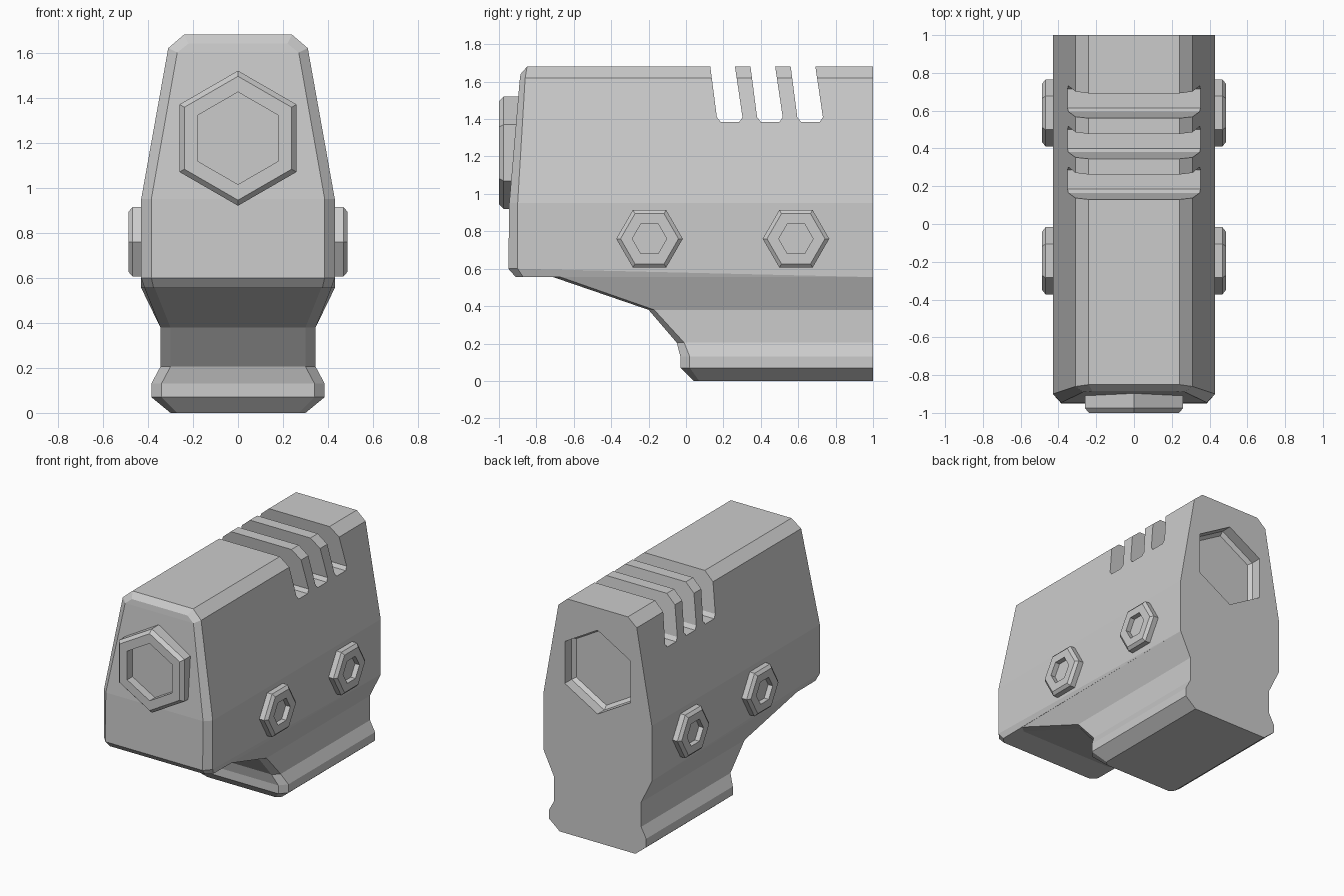
import bpy
import bmesh
from math import cos, sin, pi
from mathutils import Matrix, Vector

cube = bpy.data.objects.get("Cube")
if cube:
    bpy.data.objects.remove(cube, do_unlink=True)

grey = bpy.data.materials.new("plain grey")
grey.use_nodes = True
colour = (0.6, 0.6, 0.6, 1)
grey.diffuse_color = colour
grey.node_tree.nodes["Principled BSDF"].inputs["Base Color"].default_value = colour

BACK = 1.0


def finish(name, bm):
    """Turn a bmesh into a flat-shaded object."""
    bmesh.ops.remove_doubles(bm, verts=bm.verts, dist=0.0005)
    bmesh.ops.recalc_face_normals(bm, faces=bm.faces)
    mesh = bpy.data.meshes.new(name)
    bm.to_mesh(mesh)
    bm.free()
    mesh.materials.append(grey)
    obj = bpy.data.objects.new(name, mesh)
    bpy.context.collection.objects.link(obj)
    return obj


def skin(bm, rings):
    """Join matching closed rings of vertices with quads."""
    for low, high in zip(rings, rings[1:]):
        for i in range(len(low)):
            j = (i + 1) % len(low)
            bm.faces.new((low[i], low[j], high[j], high[i]))


def hex_lathe(name, profile, place):
    """Six-sided solid from (radius, height) pairs along local z."""
    bm = bmesh.new()
    rings = [[bm.verts.new(place @ Vector((r * cos(k * pi / 3), r * sin(k * pi / 3), h)))
              for k in range(6)] for r, h in profile]
    skin(bm, rings)
    bm.faces.new(rings[0])
    bm.faces.new(rings[-1])
    return finish(name, bm)


def body_ring(bm, width, front_width, front, side, z, z_front=None, z_back=None):
    """Outline with chamfered front corners, mirrored across x."""
    z_front = z if z_front is None else z_front
    z_back = z if z_back is None else z_back
    half = [(width, BACK, z_back), (width, side, z), (front_width, front, z_front)]
    points = half + [(-x, y, h) for x, y, h in reversed(half)]
    return [bm.verts.new(p) for p in points]


# Main body, lofted from the foot to the top
bm = bmesh.new()
levels = [
    dict(width=.30, front_width=.27, front=.04, side=.07, z=0),
    dict(width=.385, front_width=.34, front=-.03, side=.02, z=.07),
    dict(width=.385, front_width=.34, front=-.03, side=.02, z=.13),
    dict(width=.345, front_width=.30, front=-.05, side=-.01, z=.205),
    dict(width=.345, front_width=.30, front=-.20, side=-.17, z=.38),
    dict(width=.415, front_width=.37, front=-.71, side=-.67, z=.555),
    dict(width=.415, front_width=.375, front=-.91, side=-.87, z=.555),
    dict(width=.43, front_width=.385, front=-.95, side=-.90, z=.60, z_back=.555),
    dict(width=.43, front_width=.385, front=-.945, side=-.90, z=.95),
    dict(width=.31, front_width=.27, front=-.89, side=-.86, z=1.62, z_front=1.60),
    dict(width=.24, front_width=.22, front=-.885, side=-.85, z=1.68, z_front=1.64),
]
rings = [body_ring(bm, **level) for level in levels]
# the rear corners of the chin share one point
for index in (5, 6):
    for corner in (0, 5):
        rings[index][corner].co = rings[7][corner].co
for low, high in zip(rings, rings[1:]):
    for i in range(5):
        bm.faces.new((low[i], low[i + 1], high[i + 1], high[i]))
bm.faces.new(rings[0])
top = rings[-1]
bm.faces.new((top[0], top[1], top[4], top[5]))
bm.faces.new((top[1], top[2], top[3], top[4]))
bm.faces.new([r[0] for r in rings] + [r[5] for r in reversed(rings)])
body = finish("body", bm)

# Slanted slots across the top
cutters = []
slot = [(.117, 1.78), (.165, 1.41), (.185, 1.385), (.285, 1.385), (.302, 1.41), (.247, 1.78)]
for n in range(3):
    bm = bmesh.new()
    sides = [[bm.verts.new((x, y + n * .215, z)) for y, z in slot] for x in (-.6, .6)]
    skin(bm, sides)
    bm.faces.new(sides[0])
    bm.faces.new(sides[1])
    cutters.append(finish("slot_cutter", bm))

# Hexagonal socket in the back
turn = Matrix.Rotation(pi / 2, 4, 'X') @ Matrix.Rotation(pi / 6, 4, 'Z')
socket_place = Matrix.Translation((0, BACK, 1.22)) @ turn
cutters.append(hex_lathe("socket_cutter", [(.30, -.1), (.30, .075), (.275, .10)], socket_place))

bpy.context.view_layer.objects.active = body
for cutter in cutters:
    cut = body.modifiers.new("cut", 'BOOLEAN')
    cut.operation = 'DIFFERENCE'
    cut.solver = 'EXACT'
    cut.object = cutter
    bpy.ops.object.modifier_apply(modifier=cut.name)
    bpy.data.objects.remove(cutter, do_unlink=True)

# Large hexagonal plug on the front
hex_lathe("front_plug",
          [(.30, .85), (.30, .975), (.275, 1), (.205, 1), (.205, .94)],
          Matrix.Translation((0, 0, 1.22)) @ turn)

# Side bolts
for side, label in ((1, "left"), (-1, "right")):
    for y, spot in ((-.195, "front"), (.588, "rear")):
        place = (Matrix.Translation((0, y, .76)) @ Matrix.Rotation(side * pi / 2, 4, 'Y')
                 @ Matrix.Rotation(pi / 2, 4, 'Z'))
        hex_lathe(label + "_" + spot + "_bolt",
                  [(.178, .38), (.178, .468), (.155, .486), (.092, .486), (.092, .45)], place)
